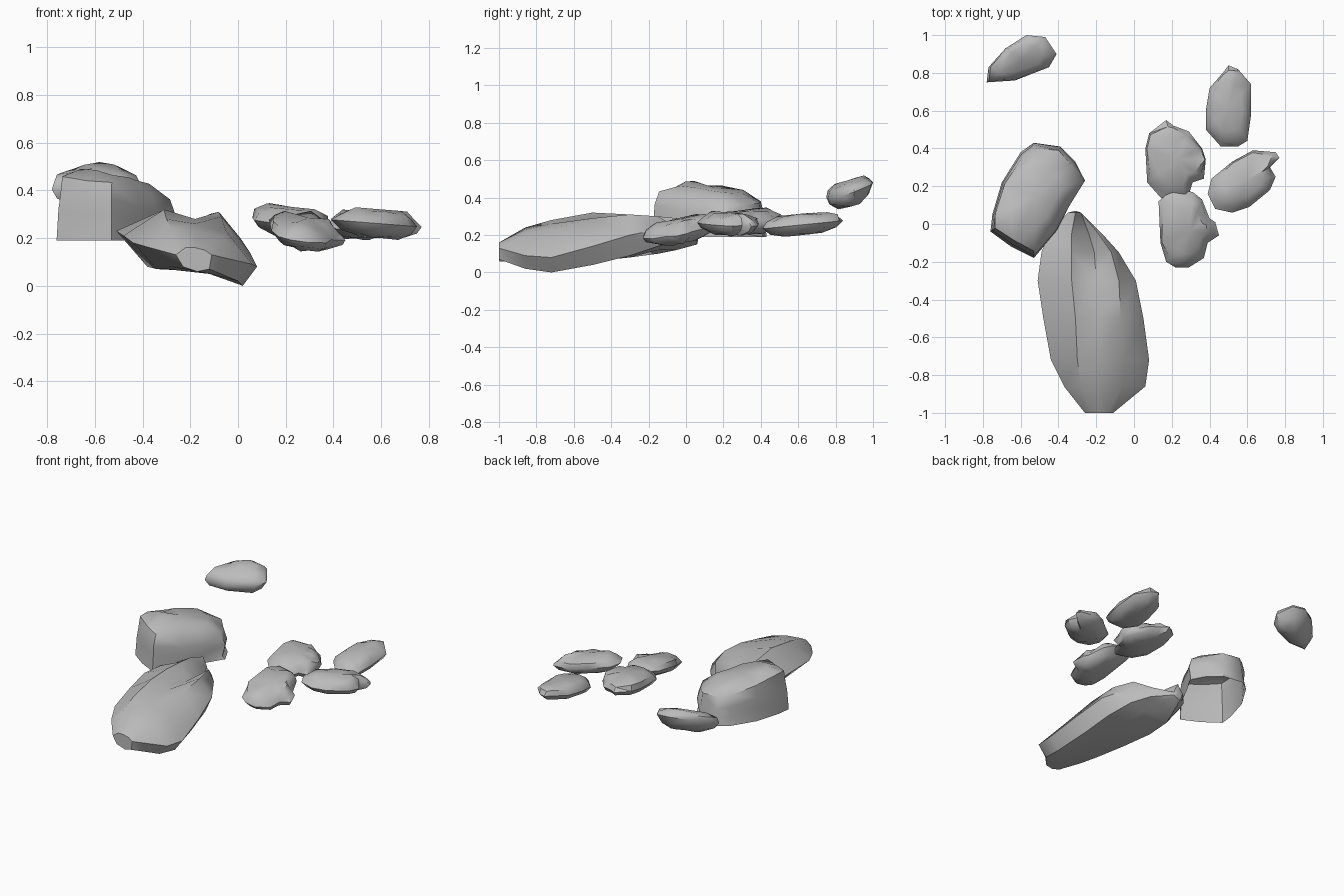
import bpy
import bmesh
import random
from mathutils import Vector

default_cube = bpy.data.objects.get("Cube")
if default_cube:
    bpy.data.objects.remove(default_cube, do_unlink=True)

# One stone colour for everything
stone = bpy.data.materials.new("grey_stone")
stone.use_nodes = True
stone.diffuse_color = (.5, .5, .5, 1)
stone.node_tree.nodes["Principled BSDF"].inputs["Base Color"].default_value = stone.diffuse_color

# Side profiles: (plan scale, height from -1 at the bottom to 1 at the top)
PEBBLE = [(.5, -.9), (.85, -.55), (1, 0), (.9, .5), (.6, .88)]
BLOCK = [(1, -1), (.96, -.4), (.97, .1), (.9, .65), (.55, .95)]


def skin(name, rings, low_tip=None, high_tip=None):
    """Join rings of points into a stone, closing an end where a tip is given."""
    bm = bmesh.new()
    loops = [[bm.verts.new(p) for p in ring] for ring in rings]
    count = len(loops[0])
    for lower, upper in zip(loops, loops[1:]):
        for i in range(count):
            j = (i + 1) % count
            bm.faces.new((lower[i], lower[j], upper[j], upper[i]))
    for loop, tip in ((loops[0], low_tip), (loops[-1], high_tip)):
        if tip:
            point = bm.verts.new(tip)
            for i in range(count):
                bm.faces.new((loop[i], loop[(i + 1) % count], point))
    bmesh.ops.triangulate(bm, faces=bm.faces[:])
    bmesh.ops.recalc_face_normals(bm, faces=bm.faces[:])
    mesh = bpy.data.meshes.new(name)
    bm.to_mesh(mesh)
    bm.free()
    mesh.materials.append(stone)
    obj = bpy.data.objects.new(name, mesh)
    bpy.context.collection.objects.link(obj)
    bpy.ops.object.select_all(action='DESELECT')
    obj.select_set(True)
    bpy.context.view_layer.objects.active = obj
    bpy.ops.object.shade_smooth_by_angle(angle=.8)


def rock(name, outline, middle, top, bottom, slope, profile=PEBBLE,
         floor=None, rough=.2, seed=1):
    """Stack scaled plan outlines on a sloping plane; a floor leaves it open below."""
    rng = random.Random(seed)
    points = [Vector(p) for p in outline]
    centre = sum(points, Vector((0, 0))) / len(points)

    def place(offset, level):
        z = middle + offset.dot(Vector(slope))
        z += level * (top if level > 0 else bottom)
        if floor and (level <= -1 or z < floor):
            z = floor
        return (*(centre + offset), z)

    rings = []
    for scale, level in profile:
        ring = []
        for p in points:
            # The widest ring keeps the exact plan outline
            wobble = 0 if scale == 1 else rng.uniform(-rough, rough)
            ring.append(place((p - centre) * scale * (1 + wobble * .3),
                              level + wobble * .6))
        rings.append(ring)
    origin = Vector((0, 0))
    skin(name, rings, None if floor else place(origin, -1), place(origin, 1))


# Large front rock: cross-sections from front to back, each running
# left edge, ridge, valley, ridge, right edge, then back along the underside
sections = {
    -1: [(-.26, .13), (-.22, .16), (-.18, .16), (-.14, .15),
         (-.11, .13), (-.12, .07), (-.17, .06), (-.23, .08)],
    -.86: [(-.37, .16), (-.28, .24), (-.18, .23), (-.06, .2),
           (.06, .09), (0, .02), (-.12, .05), (-.28, .08)],
    -.72: [(-.44, .18), (-.3, .28), (-.18, .26), (-.05, .23),
           (.08, .08), (.02, 0), (-.12, .05), (-.3, .07)],
    -.5: [(-.48, .21), (-.31, .32), (-.18, .28), (-.07, .29),
          (.05, .14), (-.01, .04), (-.15, .06), (-.34, .07)],
    -.3: [(-.51, .23), (-.33, .31), (-.2, .25), (-.08, .31),
          (.01, .2), (-.04, .09), (-.18, .08), (-.38, .08)],
    -.15: [(-.49, .23), (-.33, .3), (-.21, .21), (-.12, .3),
           (-.08, .23), (-.1, .14), (-.2, .12), (-.39, .1)],
    -.05: [(-.45, .22), (-.33, .29), (-.24, .18), (-.19, .24),
           (-.17, .22), (-.18, .17), (-.24, .16), (-.36, .12)],
    .06: [(-.35, .2), (-.31, .26), (-.28, .2), (-.28, .19),
          (-.28, .18), (-.28, .17), (-.29, .16), (-.33, .15)],
}
skin("large_rock",
     [[(x, y, z) for x, z in section] for y, section in sections.items()],
     (-.18, -1, .11), (-.31, .07, .2))

# Tall boulder, open below
rock("tall_boulder",
     [(-.53, .43), (-.39, .41), (-.31, .33), (-.26, .23), (-.34, .1),
      (-.41, -.04), (-.53, -.18), (-.65, -.12), (-.76, -.04), (-.75, .05),
      (-.7, .22), (-.6, .38)],
     middle=.315, top=.14, bottom=.13, slope=(-.16, -.1), profile=BLOCK,
     floor=.19, rough=.12, seed=2)

# Tilted slab at the back
rock("back_slab",
     [(-.78, .75), (-.77, .83), (-.68, .93), (-.57, 1), (-.47, .99),
      (-.41, .9), (-.45, .83), (-.63, .76)],
     middle=.435, top=.06, bottom=.085, slope=(-.08, .38), seed=4)

# Cluster of four small rocks
rock("small_rock_inner_back",
     [(.17, .55), (.08, .48), (.06, .4), (.07, .22), (.15, .13), (.28, .12),
      (.31, .22), (.37, .24), (.38, .34), (.36, .4), (.29, .49), (.21, .52)],
     middle=.265, top=.065, bottom=.06, slope=(-.1, .05), rough=.3, seed=6)
rock("small_rock_inner_front",
     [(.13, .12), (.14, -.1), (.17, -.2), (.22, -.23), (.29, -.23),
      (.37, -.18), (.39, -.1), (.45, -.06), (.43, .01), (.4, .03),
      (.36, .13), (.31, .17), (.2, .18)],
     middle=.22, top=.065, bottom=.06, slope=(-.15, .2), rough=.3, seed=7)
rock("small_rock_outer_back",
     [(.5, .84), (.55, .82), (.62, .74), (.62, .58), (.6, .44), (.55, .41),
      (.46, .41), (.38, .5), (.38, .6), (.4, .72), (.47, .8)],
     middle=.255, top=.06, bottom=.055, slope=(0, .1), seed=8)
rock("small_rock_outer_front",
     [(.77, .35), (.75, .38), (.63, .39), (.52, .33), (.41, .24), (.39, .16),
      (.43, .08), (.52, .06), (.61, .09), (.72, .18), (.75, .25), (.72, .3)],
     middle=.26, top=.06, bottom=.06, slope=(-.08, 0), rough=.25, seed=9)
